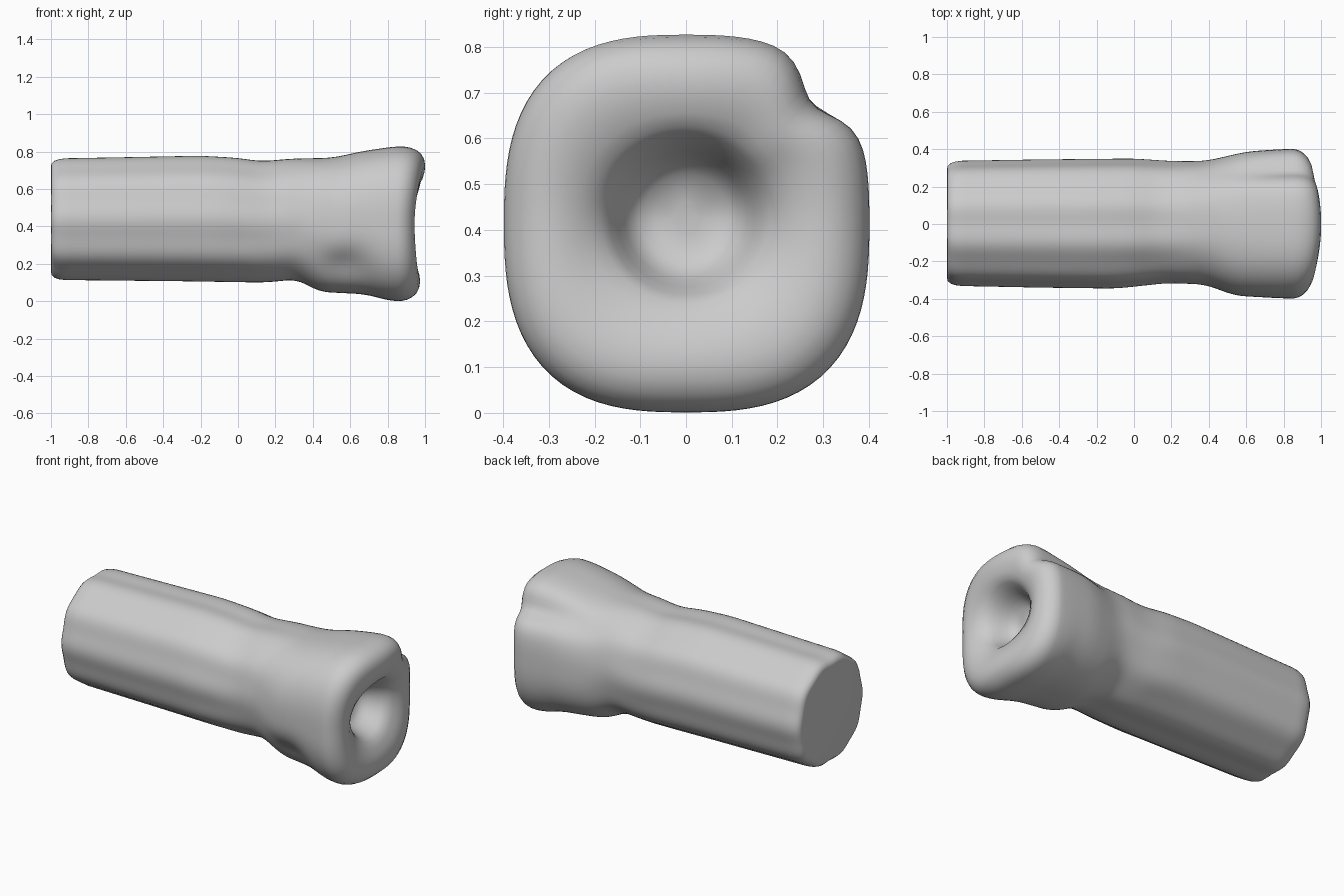
import bpy, bmesh
from math import sin, cos, pi, exp

if "Cube" in bpy.data.objects:
    bpy.data.objects.remove(bpy.data.objects["Cube"])

N = 96

# Silhouette profiles along x: (x, value)
TOP = [(-1, .765), (-.6, .772), (-.2, .78), (.0, .768), (.12, .750), (.3, .765),
       (.5, .766), (.68, .805), (.85, .829), (1, .829)]
BOTTOM = [(-1, .112), (-.3, .105), (.15, .098), (.32, .116), (.43, .05),
          (.68, .038), (.82, 0), (1, 0)]
BACK = [(-1, .332), (-.5, .34), (0, .345), (.2, .333), (.38, .335), (.6, .387),
        (.8, .401), (1, .401)]
FRONT = [(-1, .325), (-.5, .335), (-.1, .34), (.18, .312), (.38, .322),
         (.54, .384), (.8, .398), (1, .398)]
POWER = [(-1, 2.2), (.2, 2.25), (.75, 2.7), (1, 2.75)]

# Local dents: angle, angular width, x centre, x width, depth
DENTS = [(.76, .20, .88, .32, .065),        # notch in the lip
         (3.77, .30, .57, .14, .045)]       # hollow behind the front lower corner


def linear(table, x):
    for (x0, a), (x1, b) in zip(table, table[1:]):
        if x <= x1:
            return a + (b - a) * max(0, (x - x0) / (x1 - x0))
    return table[-1][1]


def sample(table, x):
    """Profile value with its corners softened."""
    return sum(linear(table, x + d * .018) for d in range(-3, 4)) / 7


def gap(a, b):
    """Shortest difference of two angles in radians."""
    return (a - b + pi) % (2 * pi) - pi


def outline(x, ang):
    """Offset (y, z) from the axis and the axis height."""
    top, bot = sample(TOP, x), sample(BOTTOM, x)
    c, s = cos(ang), sin(ang)
    half_y = sample(BACK, x) if c > 0 else sample(FRONT, x)
    half_z = (top - bot) / 2
    p = sample(POWER, x)
    r = (abs(c / half_y) ** p + abs(s / half_z) ** p) ** (-1 / p)
    # Soft ten-sided shaft fading out toward the head
    fade = min(1, max(0, (.5 - x) / .5))
    r += .005 * fade * cos(10 * ang)
    for a, wa, xc, wx, depth in DENTS:
        r -= depth * exp(-(gap(ang, a) / wa) ** 2 - ((x - xc) / wx) ** 2)
    return r * c, r * s, (top + bot) / 2


# Stations: (x of outline, scale, actual x)
stations = [(-1, .87, -1), (-1, .92, -.996), (-1, .965, -.98), (-1, .99, -.955)]
x = -.92
while x < .86:
    stations.append((x, 1, x))
    x += .03
# Rounded lip rolling into the socket
stations += [(.9, .995, .885), (.93, .98, .92), (.95, .95, .95), (.97, .90, .975),
             (1, .83, .99), (1, .75, .996), (1, .67, .992), (1, .59, .982),
             (1, .52, .966), (1, .46, .945), (1, .41, .91), (1, .37, .87),
             (1, .33, .83), (1, .29, .80), (1, .24, .78), (1, .16, .762), (1, .08, .755)]

bm = bmesh.new()
rings = []
for px, scale, ax in stations:
    ring = []
    for i in range(N):
        ang = 2 * pi * i / N
        y, z, mid = outline(px, ang)
        if ax > -.9 and scale < .8:
            # Blend to a circle toward the socket
            k = min(1, (.8 - scale) / .35)
            y += (.405 * cos(ang) - y) * k
            z += (.405 * sin(ang) - z) * k
        # The lip stands proud at the top and sits back at the sides
        w = 0 if px < .86 else min(1, (px - .86) / .1) * min(1, scale / .5)
        high = .005 if sin(ang) > 0 else -.022
        shift = w * (-.052 * cos(ang) ** 2 + high * sin(ang) ** 2)
        ring.append(bm.verts.new((ax + shift, y * scale, mid + .01 * (scale < .5) + z * scale)))
    rings.append(ring)
for a, b in zip(rings, rings[1:]):
    for i in range(N):
        j = (i + 1) % N
        bm.faces.new((a[i], a[j], b[j], b[i]))
bm.faces.new(rings[0])
bm.faces.new(rings[-1])
bmesh.ops.recalc_face_normals(bm, faces=bm.faces[:])

mesh = bpy.data.meshes.new("shaft_with_socket")
bm.to_mesh(mesh)
bm.free()
obj = bpy.data.objects.new("shaft_with_socket", mesh)
bpy.context.collection.objects.link(obj)
bpy.context.view_layer.objects.active = obj
obj.select_set(True)
bpy.ops.object.shade_smooth_by_angle(angle=0.9)
